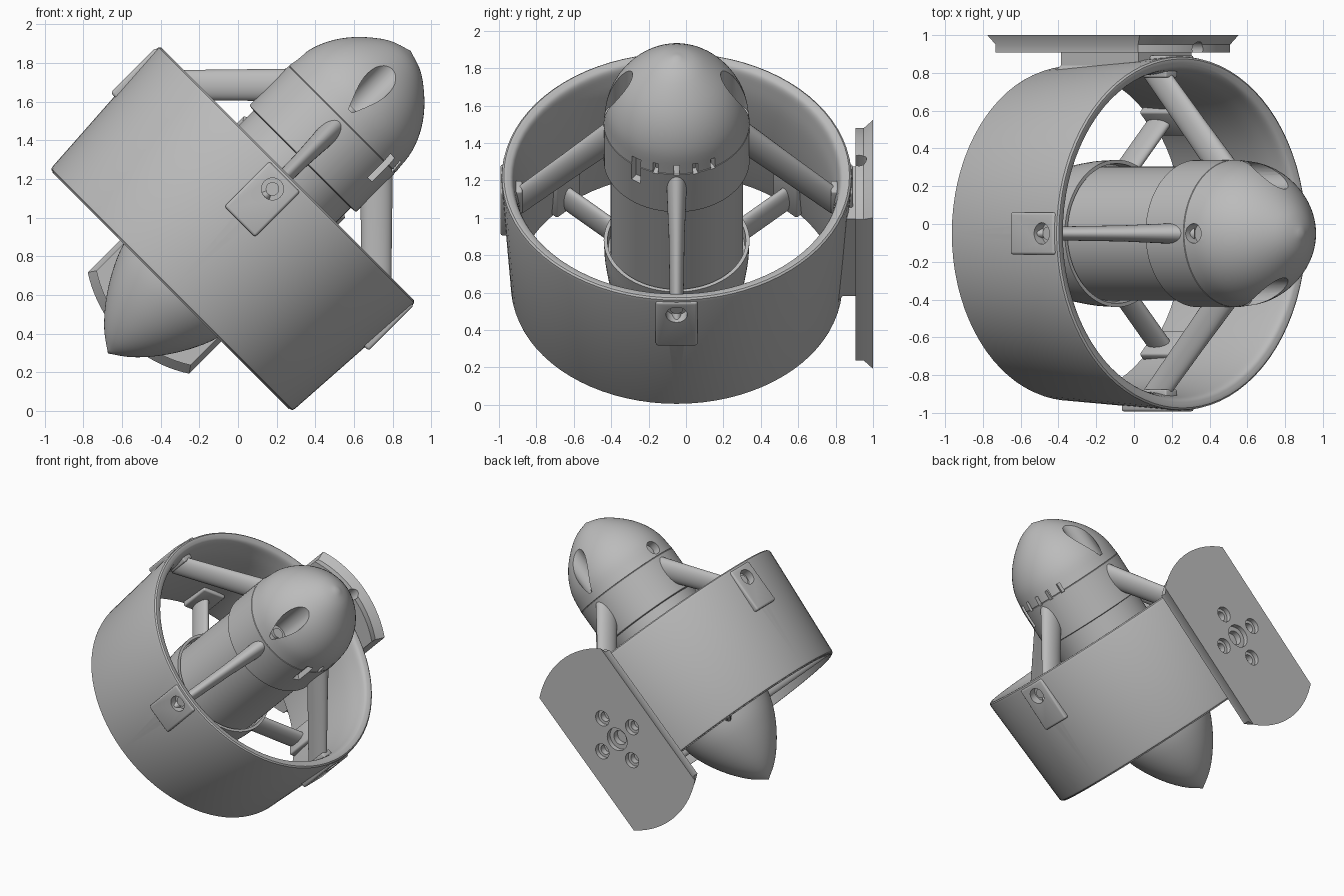
import bpy, bmesh, math
from mathutils import Matrix, Vector

if "Cube" in bpy.data.objects:
    bpy.data.objects.remove(bpy.data.objects["Cube"])

# Local frame: z runs along the thruster axis, tilted 45 degrees
FRAME = Matrix.Translation((-0.345, -0.05, 0.625)) @ Matrix.Rotation(math.radians(45), 4, 'Y')
QUARTERS = [0, 90, 180, 270]
parts = []

grey = bpy.data.materials.new("plain_grey")
grey.use_nodes = True
grey.diffuse_color = (0.5, 0.5, 0.5, 1)
grey.node_tree.nodes["Principled BSDF"].inputs["Base Color"].default_value = (0.5, 0.5, 0.5, 1)


def turn(deg):
    return Matrix.Rotation(math.radians(deg), 4, 'Z')


def finish(name, bm, deg=0, keep=True):
    bmesh.ops.recalc_face_normals(bm, faces=bm.faces)
    me = bpy.data.meshes.new(name)
    bm.to_mesh(me)
    bm.free()
    me.materials.append(grey)
    ob = bpy.data.objects.new(name, me)
    bpy.context.collection.objects.link(ob)
    ob.matrix_world = FRAME @ turn(deg)
    if keep:
        parts.append(ob)
    else:
        ob.hide_render = True
    return ob


def smooth(pts, n=4):
    """Catmull-Rom curve through the points."""
    p = [Vector(q) for q in pts]
    p = [2 * p[0] - p[1]] + p + [2 * p[-1] - p[-2]]
    out = []
    for a, b, c, d in zip(p, p[1:], p[2:], p[3:]):
        for i in range(n):
            t = i / n
            out.append(0.5 * (2 * b + (c - a) * t + (2 * a - 5 * b + 4 * c - d) * t * t
                              + (3 * b - a - 3 * c + d) * t ** 3))
    return [tuple(q) for q in out + [p[-2]]]


def revolve(name, profile, closed=False):
    """Turn a (radius, axis position) profile around the axis."""
    bm = bmesh.new()
    vs = [bm.verts.new((r, 0, t)) for r, t in profile]
    ends = vs[1:] + vs[:1] if closed else vs[1:]
    edges = [bm.edges.new(e) for e in zip(vs, ends)]
    bmesh.ops.spin(bm, geom=vs + edges, cent=(0, 0, 0), axis=(0, 0, 1),
                   angle=2 * math.pi, steps=80)
    bmesh.ops.remove_doubles(bm, verts=bm.verts, dist=1e-4)
    return finish(name, bm)


def loft(name, rings, deg=0):
    """Skin matching rings of points and cap the ends."""
    bm = bmesh.new()
    loops = [[bm.verts.new(p) for p in ring] for ring in rings]
    for a, b in zip(loops, loops[1:]):
        for i in range(len(a)):
            j = (i + 1) % len(a)
            bm.faces.new((a[i], a[j], b[j], b[i]))
    bm.faces.new(loops[0])
    bm.faces.new(loops[-1])
    return finish(name, bm, deg)


def box(name, x, y, z, deg=0, bevel=0.0, keep=True):
    bm = bmesh.new()
    bmesh.ops.create_cube(bm, size=1)
    for v in bm.verts:
        v.co = [lo + (c + 0.5) * (hi - lo) for c, (lo, hi) in zip(v.co, (x, y, z))]
    if bevel:
        bmesh.ops.bevel(bm, geom=bm.edges[:], offset=bevel, segments=3, profile=0.5,
                        affect='EDGES')
    return finish(name, bm, deg, keep)


def rod(name, start, end, radius, deg=0, keep=True):
    """Round rod between two points."""
    a, b = Vector(start), Vector(end)
    bm = bmesh.new()
    m = Matrix.Translation((a + b) / 2) @ (b - a).to_track_quat('Z', 'Y').to_matrix().to_4x4()
    bmesh.ops.create_cone(bm, cap_ends=True, segments=32, radius1=radius, radius2=radius,
                          depth=(b - a).length, matrix=m)
    return finish(name, bm, deg, keep)


def drill(start, end, radius, deg=0):
    return rod("cutter", start, end, radius, deg, False)


def cut(targets, cutters):
    for ob in targets:
        for c in cutters:
            mod = ob.modifiers.new("cut", 'BOOLEAN')
            mod.operation, mod.solver, mod.object = 'DIFFERENCE', 'EXACT', c
        bpy.context.view_layer.update()
        dg = bpy.context.evaluated_depsgraph_get()
        me = bpy.data.meshes.new_from_object(ob.evaluated_get(dg))
        ob.modifiers.clear()
        ob.data = me
    for c in cutters:
        bpy.data.objects.remove(c)


def strut(name, path, deg):
    """Oval bar along (radius, axis position, chord, thickness) stations."""
    rings = []
    for i, (r, t, chord, thick) in enumerate(path):
        p, q = path[max(i - 1, 0)], path[min(i + 1, len(path) - 1)]
        d = Vector((q[0] - p[0], q[1] - p[1])).normalized()
        ring = []
        for k in range(28):
            a = 2 * math.pi * k / 28
            c = math.cos(a) * chord / 2
            ring.append((r - d.y * c, math.sin(a) * thick / 2, t + d.x * c))
        rings.append(ring)
    return loft(name, rings, deg)


# Duct with a thick rounded mouth and a rounded trailing edge
inner = smooth([(0.912, 0.85), (0.88, 0.835), (0.862, 0.78), (0.842, 0.66), (0.835, 0.45),
                (0.845, 0.2), (0.86, 0.012), (0.867, 0)])
duct = revolve("duct", [(0.874, 0), (0.882, 0.006), (0.886, 0.02), (0.937, 0.825),
                        (0.934, 0.842), (0.924, 0.85)] + inner, closed=True)

# Centre body: motor housing, nose cap and tail cone
housing = revolve("motor_housing", [(0, 0.25), (0.355, 0.25), (0.355, 0.957), (0.386, 0.96),
                                    (0.39, 0.966), (0.39, 1.247), (0.387, 1.25), (0, 1.25)])
nose_curve = smooth([(0.39, 1.253), (0.372, 1.39), (0.32, 1.51), (0.236, 1.615),
                     (0.118, 1.708), (0, 1.75)])
nose = revolve("nose_cap", [(0, 1.25), (0.387, 1.25)] + nose_curve)
tail_curve = smooth([(0.39, 0.36), (0.38, 0.2), (0.345, 0), (0.282, -0.15),
                     (0.195, -0.285), (0.1, -0.39), (0, -0.463)])
revolve("tail_cone", [(0, 0.3), (0.365, 0.3), (0.37, 0.36)] + tail_curve)

# Screw channels in the nose and vent slots beside the joint
channels = [drill((0.31, 0, 1.31), (0.31, 0, 1.8), 0.075, a) for a in (90, 270)]
channels.append(drill((0.32, 0, 1.315), (0.5, 0, 1.315), 0.052, 180))
cut([nose], channels)
slots = [box("cutter", (0.345, 0.42), (-0.014, 0.014), (1.24, 1.31), a, keep=False)
         for a in (-17, 0, 15, 30)]
slots.append(box("cutter", (0.345, 0.42), (-0.028, 0.028), (1.13, 1.3), -34, keep=False))
cut([nose, housing], slots)
for a in (90, 270):
    rod("nose_screw", (0.31, 0, 1.3), (0.31, 0, 1.33), 0.04, a)

# Swept front struts with feet inside the duct and lugs outside
lugs = []
for a in QUARTERS:
    strut("front_strut", [(0.28, 1.22, 0.17, 0.12), (0.55, 0.95, 0.16, 0.085),
                          (0.87, 0.63, 0.15, 0.07)], a)
    box("strut_foot", (0.825, 0.88), (-0.045, 0.045), (0.6, 0.77), a, 0.01)
    lugs.append(box("duct_lug", (0.88, 0.943), (-0.112, 0.112), (0.5, 0.83), a, 0.014))
cut([duct] + lugs, [drill((0.885, 0, 0.74), (1.05, 0, 0.74), 0.057, a) for a in QUARTERS])
for a in QUARTERS:
    rod("lug_screw", (0.87, 0, 0.74), (0.9, 0, 0.74), 0.035, a)

# Radial rear struts halfway between the front ones, with pads on the duct wall
for a in QUARTERS:
    strut("rear_strut", [(0.28, 0.09, 0.17, 0.075), (0.87, 0.09, 0.17, 0.075)], a + 45)
    box("rear_strut_pad", (0.815, 0.865), (-0.09, 0.09), (0.01, 0.26), a + 45, 0.012)


# Neck between duct and mounting plate
def neck_ring(y, grow):
    return [(sx * (0.2 + grow), y, 0.43 + sz * (0.29 + grow))
            for sx, sz in ((-1, -1), (1, -1), (1, 1), (-1, 1))]


loft("mount_neck", [neck_ring(0.86, 0.02), neck_ring(0.89, 0.0), neck_ring(0.96, 0.0)])


# Mounting plate: a disc with two straight sides and a chamfered back edge
def plate_ring(y, radius, half):
    lim = math.asin(half / radius)
    angles = [lim * (k / 10 - 1) for k in range(21)]
    angles += [math.pi + a for a in angles]
    return [(radius * math.sin(a), y, 0.33 + radius * math.cos(a)) for a in angles]


plate = loft("mounting_plate", [plate_ring(0.957, 0.635, 0.345), plate_ring(1.0, 0.635, 0.345),
                                plate_ring(1.05, 0.68, 0.37)])
spots = [(0, 0), (0.18, 0), (-0.18, 0), (0, 0.18), (0, -0.18)]
bores = []
for x, z in spots:
    rad = 0.085 if x == z else 0.057
    bores.append(drill((x, 1.015, 0.33 + z), (x, 1.1, 0.33 + z), rad))
    bores.append(drill((x, 0.97, 0.33 + z), (x, 1.08, 0.33 + z), rad * 0.62))
bores.append(drill((0, 0.975, 0.85), (0, 0.975, 1.1), 0.04))
cut([plate], bores)

# Smooth shading with sharp edges kept
bpy.ops.object.select_all(action='DESELECT')
for ob in parts:
    ob.select_set(True)
bpy.context.view_layer.objects.active = duct
bpy.ops.object.shade_smooth_by_angle(angle=math.radians(30))
